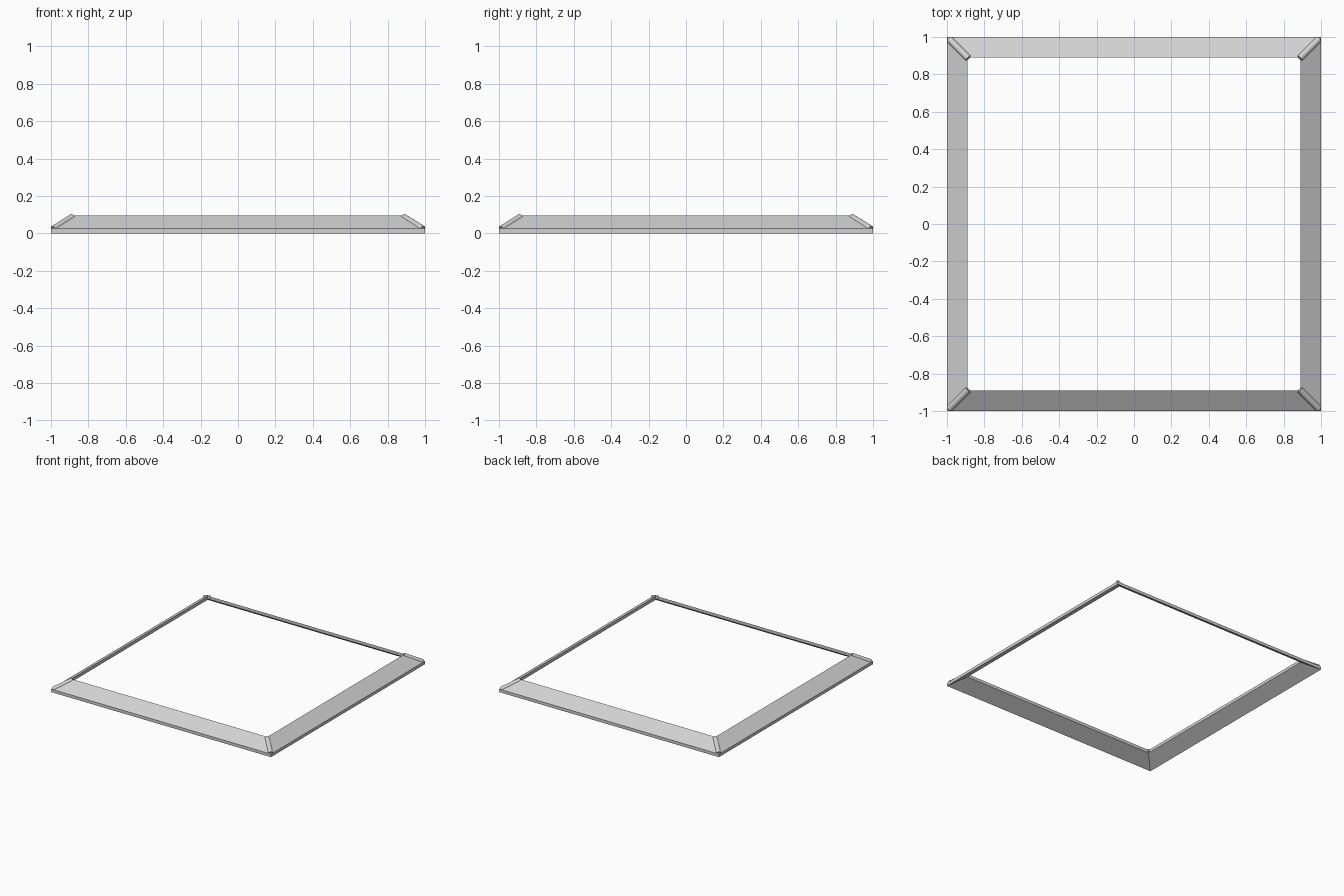
import bpy
import bmesh
from math import radians
from mathutils import Vector

cube = bpy.data.objects.get("Cube")
if cube:
    bpy.data.objects.remove(cube, do_unlink=True)

OUTER, INNER = 1.0, 0.89      # half widths of the sloping frame
RISE, THICK = 0.07, 0.025     # slope height and edge thickness
CAP_RADIUS = 0.018
CORNERS = [(1, 1), (-1, 1), (-1, -1), (1, -1)]

grey = bpy.data.materials.new("light_grey")
grey.use_nodes = True
grey.diffuse_color = (0.64, 0.64, 0.64, 1)
grey.node_tree.nodes["Principled BSDF"].inputs["Base Color"].default_value = grey.diffuse_color


def add_object(name, bm):
    bmesh.ops.recalc_face_normals(bm, faces=bm.faces)
    mesh = bpy.data.meshes.new(name)
    bm.to_mesh(mesh)
    bm.free()
    mesh.materials.append(grey)
    obj = bpy.data.objects.new(name, mesh)
    bpy.context.collection.objects.link(obj)
    return obj


# Sloping square frame: one cross-section swept around the mitred corners
profile = [(OUTER, 0), (OUTER, THICK), (INNER, RISE + THICK), (INNER, RISE)]
bm = bmesh.new()
rings = [[bm.verts.new((sx * r, sy * r, z)) for r, z in profile] for sx, sy in CORNERS]
for i, ring in enumerate(rings):
    following = rings[(i + 1) % 4]
    for j in range(4):
        k = (j + 1) % 4
        bm.faces.new((ring[j], ring[k], following[k], following[j]))
add_object("sloping_frame", bm)

# Rounded hip caps lying along the four mitres
names = ["back_left", "back_right", "front_right", "front_left"]
for name, (sx, sy) in zip(names, CORNERS):
    low = Vector((sx * 0.987, sy * 0.987, 0.023))
    high = Vector((sx * 0.885, sy * 0.885, 0.087))
    axis = high - low
    bm = bmesh.new()
    bmesh.ops.create_cone(bm, cap_ends=True, segments=16, radius1=CAP_RADIUS,
                          radius2=CAP_RADIUS, depth=axis.length)
    bmesh.ops.rotate(bm, verts=bm.verts, matrix=axis.to_track_quat("Z", "Y").to_matrix())
    bmesh.ops.translate(bm, verts=bm.verts, vec=(low + high) / 2)
    # Trim off everything lying below the underside of the frame
    normal = Vector((sx * RISE, sy * RISE, 2 * (OUTER - INNER)))
    bmesh.ops.bisect_plane(bm, geom=bm.verts[:] + bm.edges[:] + bm.faces[:],
                           plane_co=(sx * OUTER, sy * OUTER, 0.004),
                           plane_no=normal, clear_inner=True)
    bmesh.ops.holes_fill(bm, edges=[e for e in bm.edges if e.is_boundary])
    cap = add_object(name + "_hip_cap", bm)
    bpy.ops.object.select_all(action="DESELECT")
    cap.select_set(True)
    bpy.context.view_layer.objects.active = cap
    bpy.ops.object.shade_smooth_by_angle(angle=radians(40))
